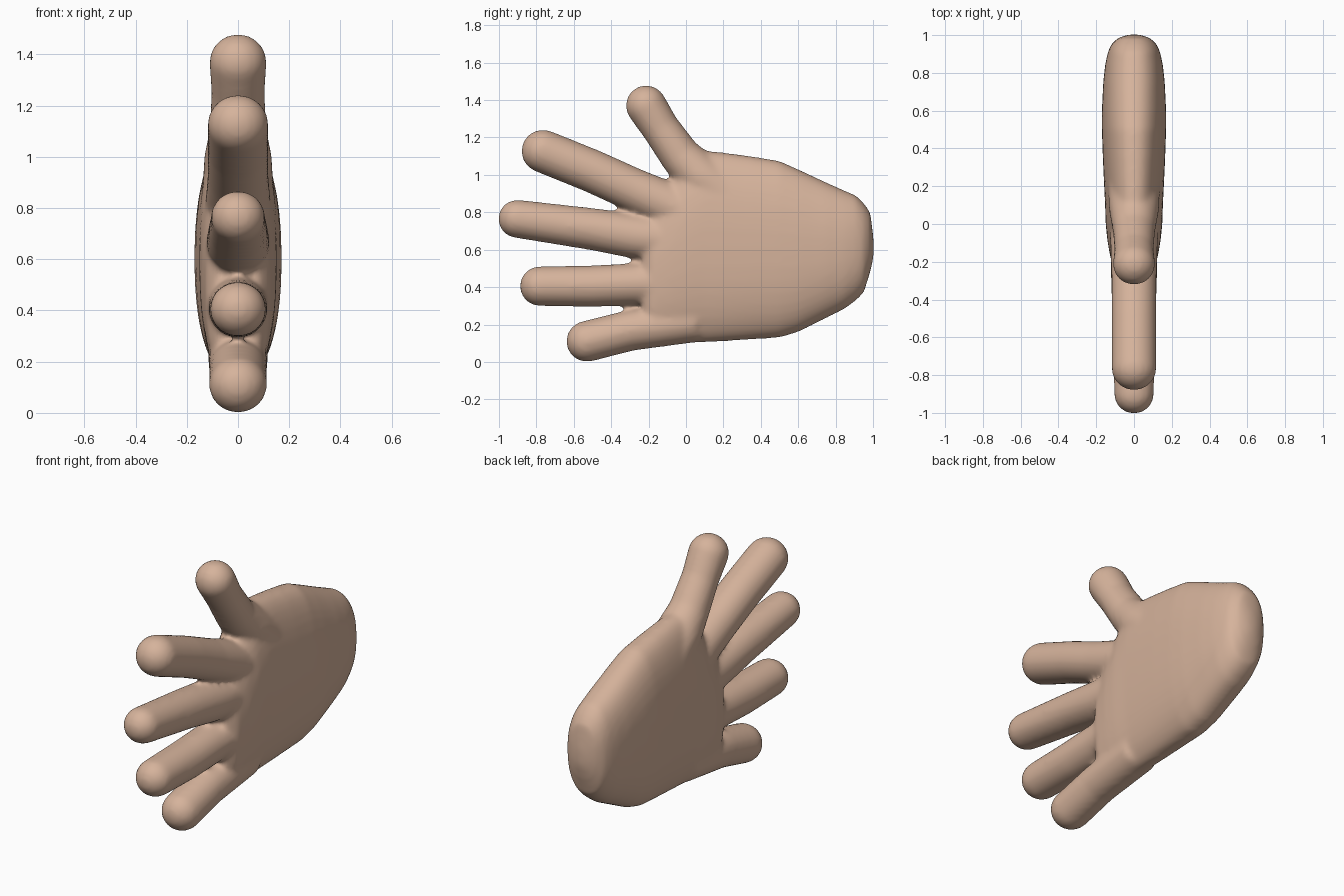
import bpy, bmesh, math
from mathutils import Vector

if "Cube" in bpy.data.objects:
    bpy.data.objects.remove(bpy.data.objects["Cube"])

SIDES = 40
bm = bmesh.new()


def loft(sections):
    """Skin closed rings: (centre, in-plane axis, half thickness, half height, exponent)."""
    rings = []
    for centre, axis, thick, half, power in sections:
        ring = []
        for i in range(SIDES):
            a = 2 * math.pi * i / SIDES
            c, s = math.cos(a), math.sin(a)
            u = math.copysign(abs(c) ** (2 / power), c) * thick
            v = math.copysign(abs(s) ** (2 / power), s) * half
            ring.append(bm.verts.new(centre + Vector((u, 0, 0)) + axis * v))
        rings.append(ring)
    for r0, r1 in zip(rings, rings[1:]):
        for i in range(SIDES):
            j = (i + 1) % SIDES
            bm.faces.new((r0[i], r0[j], r1[j], r1[i]))
    bm.faces.new(rings[0][::-1])
    bm.faces.new(rings[-1])


def finger(points):
    """Tapered finger through (y, z, radius) points, tip first, with a round tip."""
    pts = [(Vector((0, y, z)), r + 0.004) for y, z, r in points]
    d = (pts[1][0] - pts[0][0]).normalized()
    tip, r0 = pts[0]
    rings = []
    for k in range(1, 10):
        a = math.pi / 2 * k / 10
        rings.append((tip - d * r0 * math.cos(a), d, r0 * math.sin(a)))
    for i, (p, r) in enumerate(pts):
        q0, q1 = pts[max(i - 1, 0)][0], pts[min(i + 1, len(pts) - 1)][0]
        rings.append((p, (q1 - q0).normalized(), r))
    loft([(p, Vector((0, -t.z, t.y)), max(r, 0.0) * 1.03, r, 2) for p, t, r in rings])


# Palm: y, lower z, upper z, half thickness
palm = [
    (-0.23, 0.13, 0.74, 0.09), (-0.18, 0.10, 0.83, 0.125), (-0.08, 0.10, 0.97, 0.142),
    (0.0, 0.10, 1.06, 0.15), (0.1, 0.105, 1.13, 0.153), (0.2, 0.11, 1.12, 0.158),
    (0.35, 0.12, 1.10, 0.165), (0.5, 0.13, 1.075, 0.17), (0.6, 0.16, 1.03, 0.17),
    (0.75, 0.235, 0.96, 0.163), (0.85, 0.285, 0.915, 0.152), (0.91, 0.33, 0.89, 0.138),
    (0.95, 0.37, 0.85, 0.122), (0.985, 0.48, 0.80, 0.085), (1.003, 0.56, 0.66, 0.03),
]
loft([(Vector((0, y, (lo + hi) / 2)), Vector((0, 0, 1)), t, (hi - lo) / 2, 2.3)
      for y, lo, hi, t in palm])

# Thumb, then the four fingers from top to bottom
finger([(-0.213, 1.37, 0.105), (-0.136, 1.25, 0.097), (-0.03, 1.10, 0.105), (0.08, 0.99, 0.125), (0.2, 0.9, 0.13)])
finger([(-0.765, 1.127, 0.111), (-0.5, 1.02, 0.111), (-0.28, 0.92, 0.112), (-0.05, 0.82, 0.12), (0.1, 0.77, 0.11)])
finger([(-0.902, 0.765, 0.098), (-0.5, 0.71, 0.108), (-0.28, 0.673, 0.115), (0.0, 0.64, 0.12)])
finger([(-0.782, 0.405, 0.102), (-0.5, 0.405, 0.107), (-0.28, 0.415, 0.108), (0.0, 0.43, 0.12)])
finger([(-0.53, 0.110, 0.106), (-0.3, 0.168, 0.105), (-0.15, 0.19, 0.107), (0.05, 0.22, 0.11)])

bmesh.ops.recalc_face_normals(bm, faces=bm.faces)
mesh = bpy.data.meshes.new("hand")
bm.to_mesh(mesh)
bm.free()
hand = bpy.data.objects.new("hand", mesh)
bpy.context.collection.objects.link(hand)

# Blend the fingers and palm into one soft skin
remesh = hand.modifiers.new("blend", 'REMESH')
remesh.mode = 'VOXEL'
remesh.voxel_size = 0.014
remesh.use_smooth_shade = True
soften = hand.modifiers.new("soften", 'SMOOTH')
soften.factor = 0.5
soften.iterations = 12

skin = bpy.data.materials.new("skin")
skin.diffuse_color = (0.67, 0.45, 0.33, 1)
skin.use_nodes = True
skin.node_tree.nodes["Principled BSDF"].inputs["Base Color"].default_value = skin.diffuse_color
mesh.materials.append(skin)
for p in mesh.polygons:
    p.use_smooth = True
